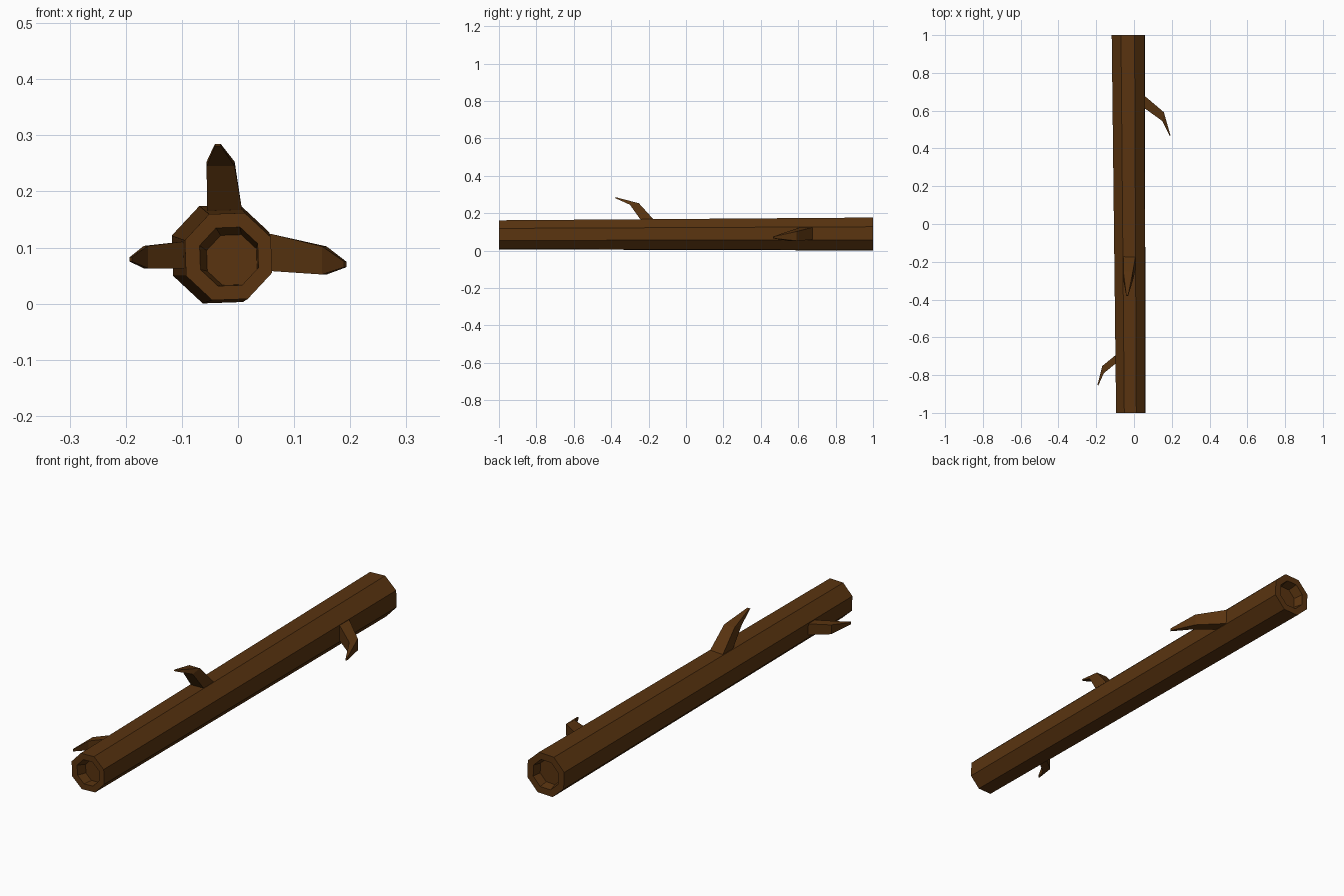
import bpy, bmesh
from math import sin, cos, radians
from mathutils import Vector

if "Cube" in bpy.data.objects:
    bpy.data.objects.remove(bpy.data.objects["Cube"], do_unlink=True)

# Single bark colour
bark = bpy.data.materials.new("dark_brown_bark")
bark.use_nodes = True
brown = (0.1, 0.034, 0.005, 1)
bark.diffuse_color = brown
bsdf = next(n for n in bark.node_tree.nodes if n.type == 'BSDF_PRINCIPLED')
bsdf.inputs["Base Color"].default_value = brown
bsdf.inputs["Roughness"].default_value = 0.9


def loft(name, rings):
    """Skin a list of equal-sized rings and close both ends."""
    bm = bmesh.new()
    loops = [[bm.verts.new(p) for p in ring] for ring in rings]
    n = len(loops[0])
    for a, b in zip(loops, loops[1:]):
        for i in range(n):
            j = (i + 1) % n
            bm.faces.new((a[i], a[j], b[j], b[i]))
    bm.faces.new(loops[0][::-1])
    bm.faces.new(loops[-1])
    bmesh.ops.recalc_face_normals(bm, faces=bm.faces)
    mesh = bpy.data.meshes.new(name)
    bm.to_mesh(mesh)
    bm.free()
    mesh.materials.append(bark)
    obj = bpy.data.objects.new(name, mesh)
    bpy.context.collection.objects.link(obj)
    return obj


def octagon(x, y, z, radius):
    angles = [radians(24.5 + 45 * i) for i in range(8)]
    return [(x + radius * cos(a), y, z + radius * sin(a)) for a in angles]


# Tapered trunk with a hollow recess in each end
loft("log", [
    octagon(-0.011, -0.96, 0.078, 0.048),
    octagon(-0.016, -1, 0.084, 0.056),
    octagon(-0.017, -1, 0.084, 0.083),
    octagon(-0.03, 1, 0.0885, 0.094),
    octagon(-0.03, 1, 0.0885, 0.064),
    octagon(-0.027, 0.96, 0.086, 0.055),
])


def branch(name, side, stations):
    """Bent four-sided twig; stations give two edge points and the width."""
    rings = []
    for a, b, half in stations:
        a, b, w = Vector(a), Vector(b), Vector(side) * half
        rings.append([a - w, a + w, b + w, b - w])
    return loft(name, rings)


branch("left_branch", (0, 0, 1), [
    ((0.045, 0.615, 0.09), (0.045, 0.685, 0.09), 0.034),
    ((0.06, 0.61, 0.091), (0.06, 0.675, 0.091), 0.033),
    ((0.15, 0.545, 0.077), (0.158, 0.592, 0.077), 0.025),
    ((0.189, 0.465, 0.07), (0.193, 0.47, 0.07), 0.005),
])
branch("top_branch", (1, 0, 0), [
    ((-0.024, -0.235, 0.155), (-0.024, -0.165, 0.155), 0.032),
    ((-0.024, -0.245, 0.168), (-0.024, -0.175, 0.168), 0.031),
    ((-0.031, -0.3, 0.245), (-0.031, -0.252, 0.253), 0.025),
    ((-0.036, -0.38, 0.281), (-0.036, -0.375, 0.285), 0.005),
])
branch("right_branch", (0, 0, 1), [
    ((-0.08, -0.725, 0.087), (-0.08, -0.68, 0.087), 0.025),
    ((-0.096, -0.738, 0.087), (-0.096, -0.693, 0.087), 0.024),
    ((-0.16, -0.79, 0.083), (-0.168, -0.752, 0.083), 0.02),
    ((-0.189, -0.855, 0.079), (-0.193, -0.85, 0.079), 0.004),
])
